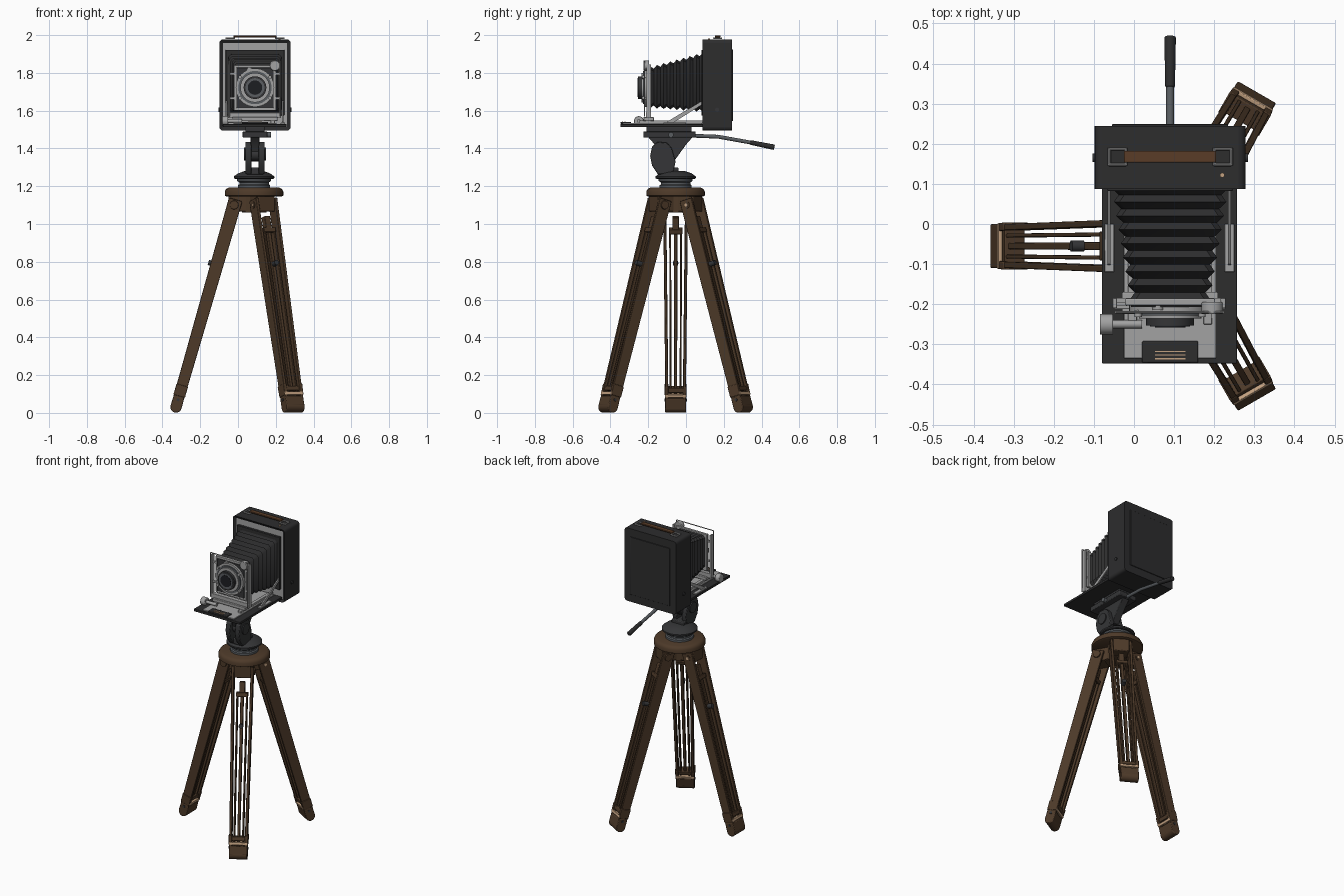
import bpy, bmesh, math
from mathutils import Vector, Matrix

if "Cube" in bpy.data.objects:
    bpy.data.objects.remove(bpy.data.objects["Cube"])

def mat(name, r, g, b):
    m = bpy.data.materials.new(name)
    m.diffuse_color = (r, g, b, 1)
    m.use_nodes = True
    m.node_tree.nodes["Principled BSDF"].inputs["Base Color"].default_value = m.diffuse_color
    return m

WOOD = mat("dark_wood", 0.075, 0.042, 0.022)
BLACK = mat("black_leather", 0.026, 0.026, 0.027)
SILVER = mat("silver_metal", 0.36, 0.36, 0.36)
STEEL = mat("grey_steel", 0.10, 0.11, 0.12)
IRON = mat("dark_iron", 0.035, 0.036, 0.038)
TAN = mat("pale_brass", 0.55, 0.36, 0.22)
STRAP = mat("brown_strap", 0.10, 0.045, 0.02)
GLASS = mat("dark_glass", 0.012, 0.013, 0.016)

CX, CY = 0.09, -0.055     # camera centre line, tripod centre
HUB = Vector((0.085, CY, 0))

def finish(name, bm, m, bevel=0, seg=2):
    bmesh.ops.recalc_face_normals(bm, faces=bm.faces)
    me = bpy.data.meshes.new(name)
    bm.to_mesh(me)
    bm.free()
    ob = bpy.data.objects.new(name, me)
    bpy.context.collection.objects.link(ob)
    me.materials.append(m)
    if bevel:
        b = ob.modifiers.new("bevel", 'BEVEL')
        b.width, b.segments = bevel, seg
    bpy.ops.object.select_all(action='DESELECT')
    ob.select_set(True)
    bpy.context.view_layer.objects.active = ob
    bpy.ops.object.shade_smooth_by_angle(angle=math.radians(35))
    return ob

def loft(name, rings, m, bevel=0, caps=True):
    """Skin a list of closed point rings."""
    bm = bmesh.new()
    vs = [[bm.verts.new(p) for p in r] for r in rings]
    n = len(rings[0])
    for a, b in zip(vs, vs[1:]):
        for i in range(n):
            bm.faces.new((a[i], a[(i + 1) % n], b[(i + 1) % n], b[i]))
    if caps:
        bm.faces.new(vs[0])
        bm.faces.new(vs[-1])
    return finish(name, bm, m, bevel)

def box(name, x0, x1, y0, y1, z0, z1, m, bevel=0):
    ring = lambda z: [(x0, y0, z), (x1, y0, z), (x1, y1, z), (x0, y1, z)]
    return loft(name, [ring(z0), ring(z1)], m, bevel)

def cyl(name, p0, p1, r, m, r2=None, n=24, bevel=0):
    p0, p1 = Vector(p0), Vector(p1)
    d = p1 - p0
    bm = bmesh.new()
    bmesh.ops.create_cone(bm, cap_ends=True, segments=n, radius1=r,
                          radius2=r if r2 is None else r2, depth=d.length)
    q = d.to_track_quat('Z', 'Y').to_matrix().to_4x4()
    bmesh.ops.transform(bm, matrix=Matrix.Translation((p0 + p1) / 2) @ q, verts=bm.verts)
    return finish(name, bm, m, bevel)

def lathe(name, prof, c, m, n=40):
    rings = [[(c[0] + r * math.cos(2 * math.pi * i / n), c[1] + r * math.sin(2 * math.pi * i / n), z)
              for i in range(n)] for r, z in prof]
    return loft(name, rings, m)

def side_plate(name, pts, x0, x1, m, bevel=0):
    """Extrude a (y, z) outline along x."""
    return loft(name, [[(x, y, z) for y, z in pts] for x in (x0, x1)], m, bevel)

# ---- tripod legs ----
def leg(tag, ang):
    a = math.radians(ang)
    rad, t = Vector((math.cos(a), math.sin(a), 0)), Vector((-math.sin(a), math.cos(a), 0))
    A = HUB + rad * 0.10 + Vector((0, 0, 1.12))
    B = HUB + rad * 0.413 + Vector((0, 0, 0.031))
    d = (B - A).normalized()
    w = d.cross(t)
    L = (B - A).length
    P = lambda u, v, l: A + t * u + w * v + d * l

    def bar(name, s0, s1, m=WOOD, bevel=0.003):
        # each end: centre u, half width, half depth, position along the leg
        rings = [[P(u + i * hu, j * hw, l) for i, j in ((-1, -1), (1, -1), (1, 1), (-1, 1))]
                 for u, hu, hw, l in (s0, s1)]
        return loft(f"{tag}_{name}", rings, m, bevel)

    for s, side in ((-1, "left"), (1, "right")):
        bar(f"outer_rail_{side}", (s * .058, .008, .037, -.01), (s * .046, .008, .029, L - .03))
        bar(f"inner_rail_{side}", (s * .029, .005, .022, .15), (s * .026, .005, .022, L - .03))
        bar(f"lower_sleeve_{side}", (s * .049, .010, .032, L - .12), (s * .047, .010, .031, L - .06))
    bar("centre_rail", (0, .010, .016, .10), (0, .008, .016, L - .03))
    bar("centre_head", (0, .017, .018, .085), (0, .017, .018, .16))
    bar("inner_cross_bar", (0, .036, .025, .15), (0, .036, .025, .175))
    bar("lower_cross_bar", (0, .045, .026, L - .11), (0, .045, .026, L - .085))
    bar("foot_block", (0, .055, .029, L - .055), (0, .055, .030, L), WOOD, .004)
    cyl(f"{tag}_foot_tip", P(-.055, 0, L), P(.055, 0, L), .030, WOOD, bevel=.004)
    bar("foot_band", (0, .057, .032, L - .077), (0, .056, .032, L - .060), TAN, .002)
    for s in (-1, 1):
        cyl(f"{tag}_band_screw", P(s * .054, 0, L - .04), P(s * .059, 0, L - .04), .008, IRON, n=12)
    # pivot bolt, big knob on one end and a bright cap on the other
    cyl(f"{tag}_pivot_knob", P(.05, 0, .02), P(.073, 0, .02), .026, WOOD, .022)
    cyl(f"{tag}_pivot_washer", P(-.05, 0, .02), P(-.069, 0, .02), .018, WOOD)
    cyl(f"{tag}_pivot_cap", P(-.066, 0, .02), P(-.073, 0, .02), .009, TAN, n=16)
    cyl(f"{tag}_lock_knob", P(0, .015, .35), P(0, .047, .35), .014, IRON)
    # bracket under the hub
    br = [[HUB + rad * r + t * u + Vector((0, 0, z)) for r, u in
           ((.02, -.05), (.135, -.05), (.135, .05), (.02, .05))] for z in (1.065, 1.155)]
    loft(f"{tag}_hub_bracket", br, WOOD, .005)

for tag, ang in (("left_leg", 180), ("back_leg", 60), ("front_leg", -60)):
    leg(tag, ang)

# ---- hub and pan base ----
lathe("tripod_hub", [(.145, 1.145), (.155, 1.15), (.155, 1.172), (.148, 1.185), (.135, 1.192)], HUB, WOOD)
cyl("hub_core", HUB + Vector((0, 0, 1.06)), HUB + Vector((0, 0, 1.15)), .075, WOOD, n=6)
lathe("pan_base", [(.085, 1.19), (.085, 1.205), (.078, 1.21), (.078, 1.22), (.09, 1.228), (.09, 1.24)], HUB, STEEL)
lathe("pan_disc", [(.10, 1.238), (.107, 1.243), (.107, 1.252), (.085, 1.268), (.05, 1.28)], HUB, IRON)

# ---- tilt head ----
yoke = [(-.15, 1.265), (-.07, 1.265), (-.055, 1.33), (-.075, 1.40), (-.10, 1.43),
        (-.15, 1.435), (-.18, 1.41), (-.19, 1.36), (-.18, 1.31)]
for x0 in (.04, .108):
    side_plate("tilt_yoke_ear", yoke, x0, x0 + .032, IRON, .004)
side_plate("tilt_arm", [(-.15, 1.35), (-.065, 1.33), (.0, 1.42), (.035, 1.46), (-.20, 1.46), (-.165, 1.42)],
           .066, .114, IRON, .003)
cyl("tilt_axle", (.033, -.125, 1.37), (.147, -.125, 1.37), .035, IRON)
box("yoke_foot", .045, .135, -.15, -.04, 1.262, 1.30, IRON, .005)
box("head_plate", .025, .155, -.225, .05, 1.458, 1.49, IRON, .004)
box("quick_release", .04, .14, -.21, .03, 1.485, 1.515, IRON, .004)
cyl("plate_lock", (.15, -.08, 1.472), (.175, -.08, 1.472), .014, STEEL)
# pan handle
cyl("handle_rod_a", (CX, .02, 1.468), (CX, .17, 1.462), .010, STEEL)
cyl("handle_rod_b", (CX, .165, 1.463), (CX, .35, 1.43), .010, STEEL)
cyl("handle_grip", (CX, .34, 1.432), (CX, .468, 1.406), .012, BLACK, .0145, bevel=.004)

# ---- camera body with recessed front ----
body = box("camera_body", -.098, .278, .087, .244, 1.495, 1.977, BLACK)
bm = bmesh.new()
bm.from_mesh(body.data)
bmesh.ops.bevel(bm, geom=[e for e in bm.edges if abs((e.verts[0].co - e.verts[1].co).y) > .1],
                offset=.018, segments=4, affect='EDGES', profile=.5)
front = min(bm.faces, key=lambda f: f.calc_center_median().y)
bmesh.ops.inset_individual(bm, faces=[front], thickness=.018)
bmesh.ops.translate(bm, vec=(0, .012, 0), verts=front.verts)
front.material_index = 1
bm.to_mesh(body.data)
bm.free()
body.data.materials.append(SILVER)
box("back_panel", -.055, .235, .243, .249, 1.545, 1.925, BLACK, .002)
box("bellows_mount", -.066, .246, .082, .10, 1.575, 1.922, BLACK, .003)
for x in (-.098, .278):
    s = 1 if x > 0 else -1
    cyl("body_side_screw", (x - s * .005, .165, 1.605), (x + s * .006, .165, 1.605), .011, IRON, n=16)
cyl("top_button", (.22, .122, 1.975), (.22, .122, 1.983), .006, TAN, n=12)

# carrying strap with metal loops
box("carry_strap", -.025, .205, .153, .182, 1.988, 1.998, STRAP, .003)
for x0, x1 in ((-.062, -.02), (.20, .242)):
    for y in (.148, .187):
        cyl("strap_loop_bar", (x0, y, 1.984), (x1, y, 1.984), .0045, SILVER, n=10)
    for x in (x0, x1):
        cyl("strap_loop_end", (x, .146, 1.984), (x, .189, 1.984), .0045, SILVER, n=10)

# ---- bellows ----
N = 8
rings = []
for i in range(2 * N + 1):
    f = i / (2 * N)
    y = .09 - .278 * f
    k = 0 if i % 2 == 0 else .015
    hx, zt, zb = .146 - .046 * f - k, 1.908 - .075 * f - k, 1.592 + .022 * f + k
    c = .014
    rings.append([(CX - hx + c, y, zb), (CX + hx - c, y, zb), (CX + hx, y, zb + c), (CX + hx, y, zt - c),
                  (CX + hx - c, y, zt), (CX - hx + c, y, zt), (CX - hx, y, zt - c), (CX - hx, y, zb + c)])
loft("bellows", rings, BLACK)

# ---- drop bed ----
box("drop_bed", -.08, .257, -.348, .095, 1.513, 1.529, BLACK, .003)
box("bed_plate", -.025, .205, -.335, .085, 1.527, 1.535, SILVER, .002)
for x in (-.015, .173):
    box("focus_rail", x, x + .022, -.25, .088, 1.533, 1.548, SILVER, .002)
box("bed_latch", .02, .16, -.346, -.292, 1.53, 1.541, BLACK, .003)
for y in (-.336, -.327, -.318):
    box("latch_stripe", .052, .128, y - .0015, y + .0015, 1.54, 1.543, TAN)
cyl("focus_knob", (-.085, -.25, 1.545), (-.052, -.25, 1.545), .026, SILVER, n=20, bevel=.003)
cyl("focus_shaft", (-.055, -.25, 1.545), (.02, -.25, 1.545), .010, SILVER)
for x in (-.062, .238):
    side_plate("bed_brace", [(.09, 1.655), (.09, 1.635), (-.085, 1.525), (-.105, 1.53), (-.10, 1.542)],
               x - .004, x + .004, SILVER)
    box("brace_foot", x - .012, x + .012, -.12, 0, 1.528, 1.537, SILVER, .002)

# ---- front standard ----
box("standard_base", -.03, .21, -.225, -.17, 1.545, 1.566, SILVER, .003)
for x in (-.048, .222):
    box("standard_post", x - .006, x + .006, -.21, -.185, 1.56, 1.845, SILVER, .002)
box("standard_sill", -.05, .228, -.212, -.184, 1.56, 1.59, SILVER, .002)
box("lens_board_rim", -.022, .202, -.203, -.186, 1.60, 1.842, SILVER, .003)
box("lens_board", -.008, .188, -.207, -.20, 1.614, 1.828, IRON, .002)
for z in (1.66, 1.79):
    for x in (-.045, .197):
        box("standard_link", x, x + .028, -.205, -.195, z, z + .012, SILVER)
cyl("rise_knob", (.195, -.225, 1.838), (.195, -.195, 1.838), .027, SILVER, bevel=.003)
cyl("level_knob", (.06, -.215, 1.815), (.06, -.20, 1.815), .014, SILVER)
# wire sight frame
zt, zb, xl, xr = 1.862, 1.57, -.046, .222
for p, q in (((xl, zb), (xl, zt)), ((xr, zb), (xr, zt)), ((xl, zt), (xr, zt))):
    cyl("sight_wire", (p[0], -.22, p[1]), (q[0], -.22, q[1]), .003, SILVER, n=8)

# ---- lens, stacked rings toward the front ----
LZ = 1.722
for name, y0, y1, r, m in (("shutter_case", -.20, -.222, .102, SILVER), ("shutter_ring", -.22, -.228, .088, STEEL),
                           ("speed_ring", -.226, -.236, .078, SILVER), ("lens_barrel", -.234, -.253, .060, IRON),
                           ("lens_rim", -.252, -.256, .050, STEEL), ("lens_glass", -.255, -.258, .038, GLASS)):
    cyl(name, (CX, y0, LZ), (CX, y1, LZ), r, m, n=40)
for a in (35, 145, 215, 325):
    x, z = CX + .097 * math.cos(math.radians(a)), LZ + .097 * math.sin(math.radians(a))
    cyl("shutter_screw", (x, -.215, z), (x, -.232, z), .009, SILVER, n=12)
